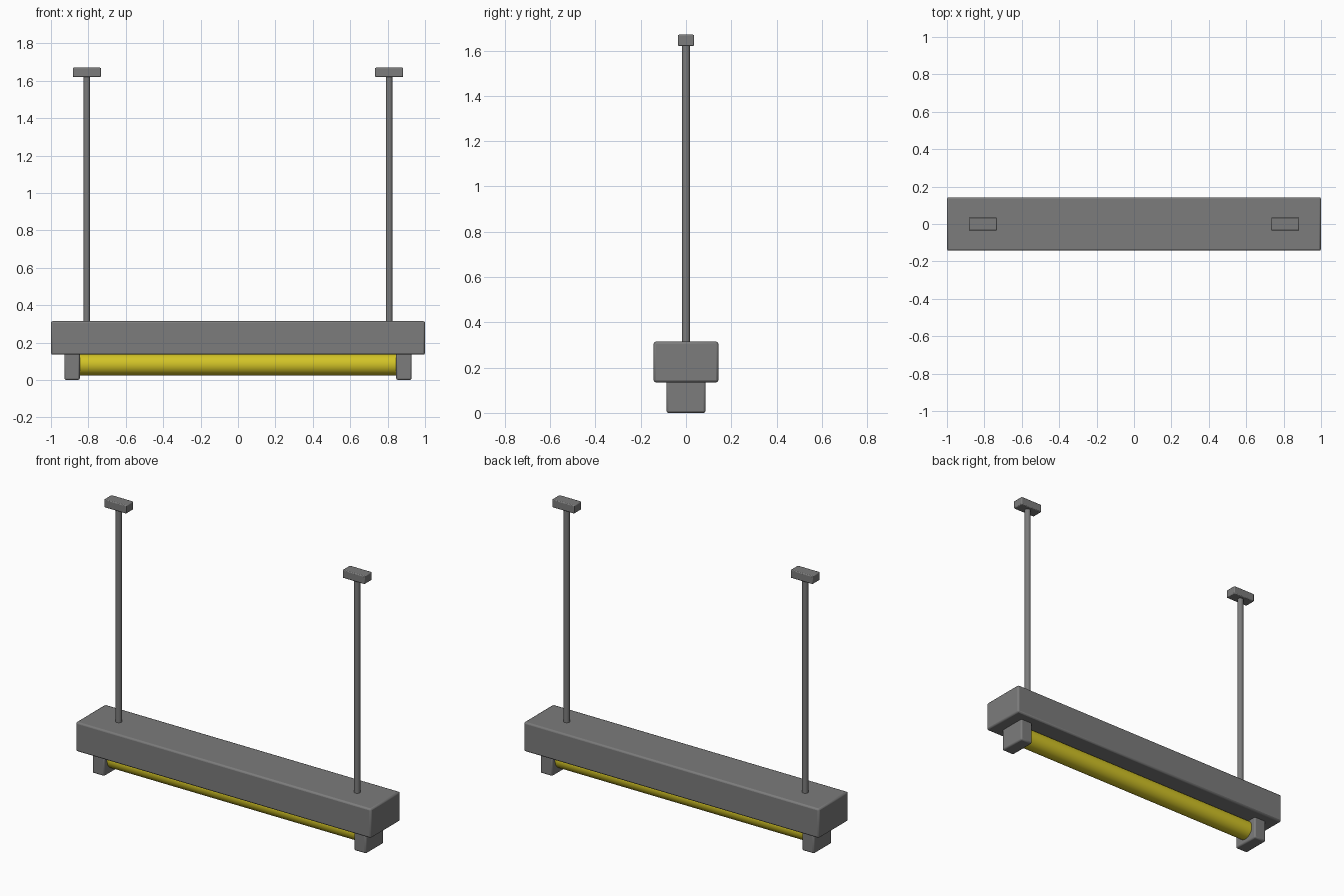
import bpy
import math

if "Cube" in bpy.data.objects:
    bpy.data.objects.remove(bpy.data.objects["Cube"], do_unlink=True)


def material(name, rgb):
    mat = bpy.data.materials.new(name)
    mat.use_nodes = True
    mat.diffuse_color = (*rgb, 1)
    mat.node_tree.nodes["Principled BSDF"].inputs["Base Color"].default_value = (*rgb, 1)
    return mat


grey = material("grey metal", (0.2, 0.2, 0.2))
yellow = material("yellow tube", (0.65, 0.55, 0.02))


def finish(name, mat):
    obj = bpy.context.object
    obj.name = name
    obj.data.materials.append(mat)
    return obj


def box(name, center_x, half_x, half_y, bottom, top, bevel):
    """Grey box with softened edges."""
    bpy.ops.mesh.primitive_cube_add(size=2, location=(center_x, 0, (bottom + top) / 2))
    obj = finish(name, grey)
    obj.scale = (half_x, half_y, (top - bottom) / 2)
    bpy.ops.object.transform_apply(location=False, rotation=False, scale=True)
    mod = obj.modifiers.new("soft edges", "BEVEL")
    mod.width = bevel
    mod.segments = 2
    bpy.ops.object.shade_smooth_by_angle(angle=math.radians(50))


def cylinder(name, radius, length, location, rotation, mat):
    bpy.ops.mesh.primitive_cylinder_add(vertices=32, radius=radius, depth=length,
                                        location=location, rotation=rotation)
    finish(name, mat)
    bpy.ops.object.shade_smooth_by_angle(angle=math.radians(40))


# Long lamp housing and the tube under it
box("housing", 0, 1.0, 0.143, 0.135, 0.315, 0.01)
cylinder("light_tube", 0.058, 1.72, (0, 0, 0.083), (0, math.pi / 2, 0), yellow)

# Tube holder, hanging rod and ceiling mount at each end
for side, sign in (("left", 1), ("right", -1)):
    box(side + "_tube_holder", sign * 0.887, 0.041, 0.086, 0, 0.145, 0.009)
    cylinder(side + "_hanging_rod", 0.018, 1.33, (sign * 0.808, 0, 0.965), (0, 0, 0), grey)
    box(side + "_ceiling_mount", sign * 0.808, 0.075, 0.036, 1.62, 1.67, 0.005)
